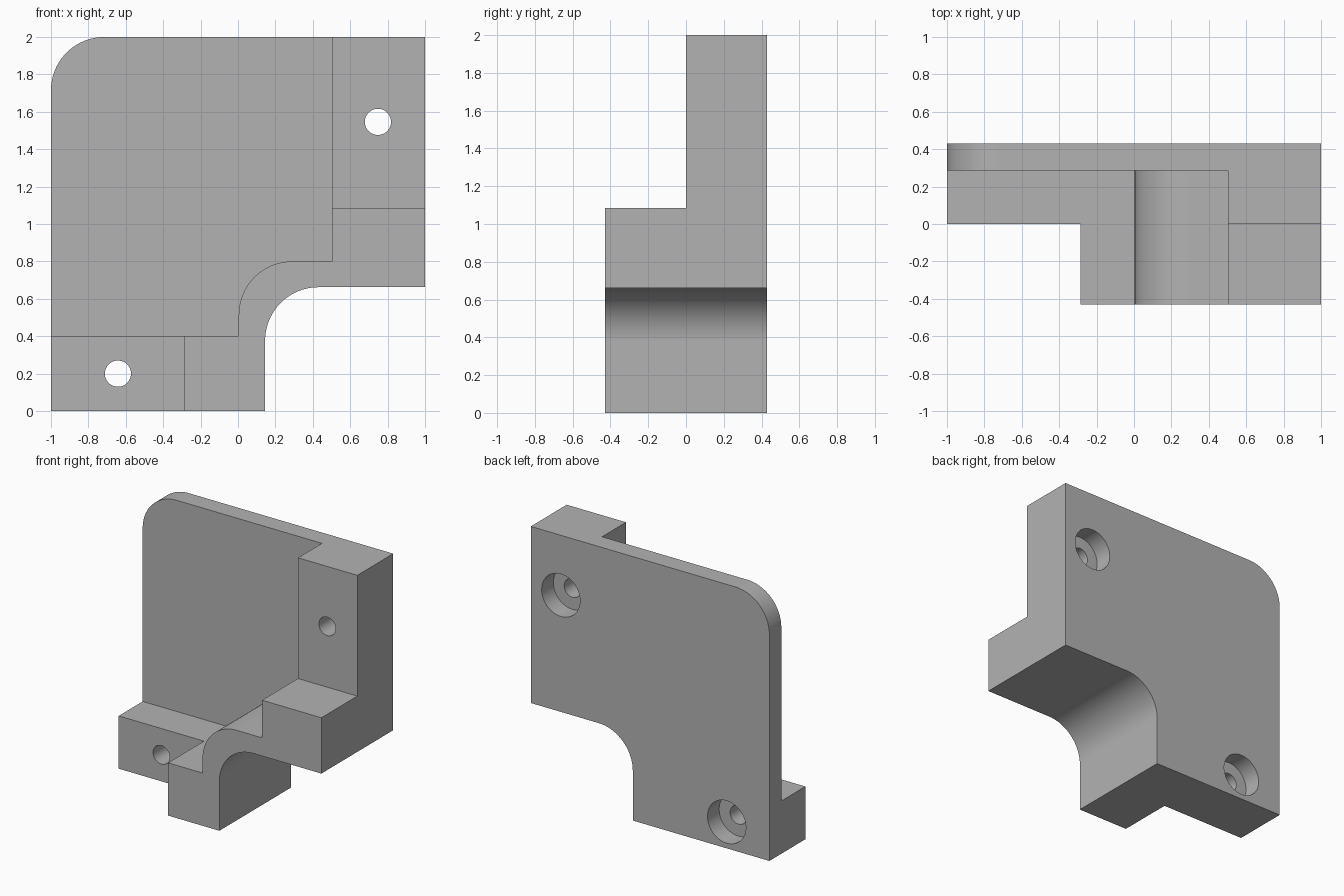
import bpy, bmesh
from math import sin, cos, pi, radians
from mathutils import Matrix

cube = bpy.data.objects.get("Cube")
if cube:
    bpy.data.objects.remove(cube, do_unlink=True)

FRONT, BACK = -0.43, 0.43
PLATE_FRONT = 0.287
STEP_FRONT = 0.0
ARC = 0.285

grey = bpy.data.materials.new("plain grey")
grey.use_nodes = True
grey.diffuse_color = (0.45, 0.45, 0.45, 1)
grey.node_tree.nodes["Principled BSDF"].inputs["Base Color"].default_value = grey.diffuse_color


def arc(cx, cz, r, start, end, steps=20):
    """Points of a circular arc in the xz plane, angles in degrees."""
    angles = [radians(start + (end - start) * i / steps) for i in range(steps + 1)]
    return [(cx + r * cos(a), cz + r * sin(a)) for a in angles]


def add_object(name, bm):
    bmesh.ops.recalc_face_normals(bm, faces=bm.faces)
    mesh = bpy.data.meshes.new(name)
    bm.to_mesh(mesh)
    bm.free()
    obj = bpy.data.objects.new(name, mesh)
    bpy.context.collection.objects.link(obj)
    return obj


def extrude_profile(name, points, y0, y1):
    bm = bmesh.new()
    face = bm.faces.new([bm.verts.new((x, y0, z)) for x, z in points])
    extruded = bmesh.ops.extrude_face_region(bm, geom=[face])["geom"]
    verts = [v for v in extruded if isinstance(v, bmesh.types.BMVert)]
    bmesh.ops.translate(bm, verts=verts, vec=(0, y1 - y0, 0))
    return add_object(name, bm)


def block(name, x0, x1, z0, z1, y0, y1):
    return extrude_profile(name, [(x0, z0), (x1, z0), (x1, z1), (x0, z1)], y0, y1)


def bore(name, x, z, r, y0, y1):
    bm = bmesh.new()
    place = Matrix.Translation((x, (y0 + y1) / 2, z)) @ Matrix.Rotation(pi / 2, 4, "X")
    bmesh.ops.create_cone(bm, cap_ends=True, segments=48, radius1=r, radius2=r,
                          depth=y1 - y0, matrix=place)
    return add_object(name, bm)


# Full-depth body: rounded top corner and a notch with a rounded inner corner
outline = [(-1, 0), (0.145, 0)]
outline += arc(0.145 + ARC, 0.662 - ARC, ARC, 180, 90)
outline += [(1, 0.662), (1, 2)]
outline += arc(-0.715, 1.715, ARC, 90, 180)
bracket = extrude_profile("corner_bracket", outline, FRONT, BACK)

# Pocket that leaves the thin back plate and the arched rib
pocket = [(-1.2, 0.4), (0.004, 0.4)]
pocket += arc(0.004 + ARC, 0.8 - ARC, ARC, 180, 90)
pocket += [(0.503, 0.8), (0.503, 2.2), (-1.2, 2.2)]
cutters = [
    extrude_profile("pocket_cutter", pocket, FRONT - 0.2, PLATE_FRONT),
    block("upper_step_cutter", 0.4, 1.2, 1.085, 2.2, FRONT - 0.2, STEP_FRONT),
    block("lower_step_cutter", -1.2, -0.285, -0.2, 0.5, FRONT - 0.2, STEP_FRONT),
]

# Screw holes, counterbored from the back
for side, x, z in (("upper", 0.748, 1.546), ("lower", -0.642, 0.2)):
    cutters.append(bore(side + "_counterbore_cutter", x, z, 0.161, BACK - 0.14, BACK + 0.1))
    cutters.append(bore(side + "_hole_cutter", x, z, 0.07, STEP_FRONT - 0.1, BACK + 0.05))

# Cut the body and discard the cutters
bpy.ops.object.select_all(action="DESELECT")
bpy.context.view_layer.objects.active = bracket
bracket.select_set(True)
for cutter in cutters:
    cutter.hide_render = True
    cut = bracket.modifiers.new(cutter.name, "BOOLEAN")
    cut.operation = "DIFFERENCE"
    cut.solver = "EXACT"
    cut.object = cutter
    bpy.ops.object.modifier_apply(modifier=cut.name)
    bpy.data.objects.remove(cutter, do_unlink=True)

# One colour, smooth curves and crisp edges
bracket.data.materials.clear()
bracket.data.materials.append(grey)
for face in bracket.data.polygons:
    face.material_index = 0
bpy.ops.object.shade_smooth_by_angle(angle=radians(30))
weighted = bracket.modifiers.new("even_shading", "WEIGHTED_NORMAL")
weighted.keep_sharp = True
